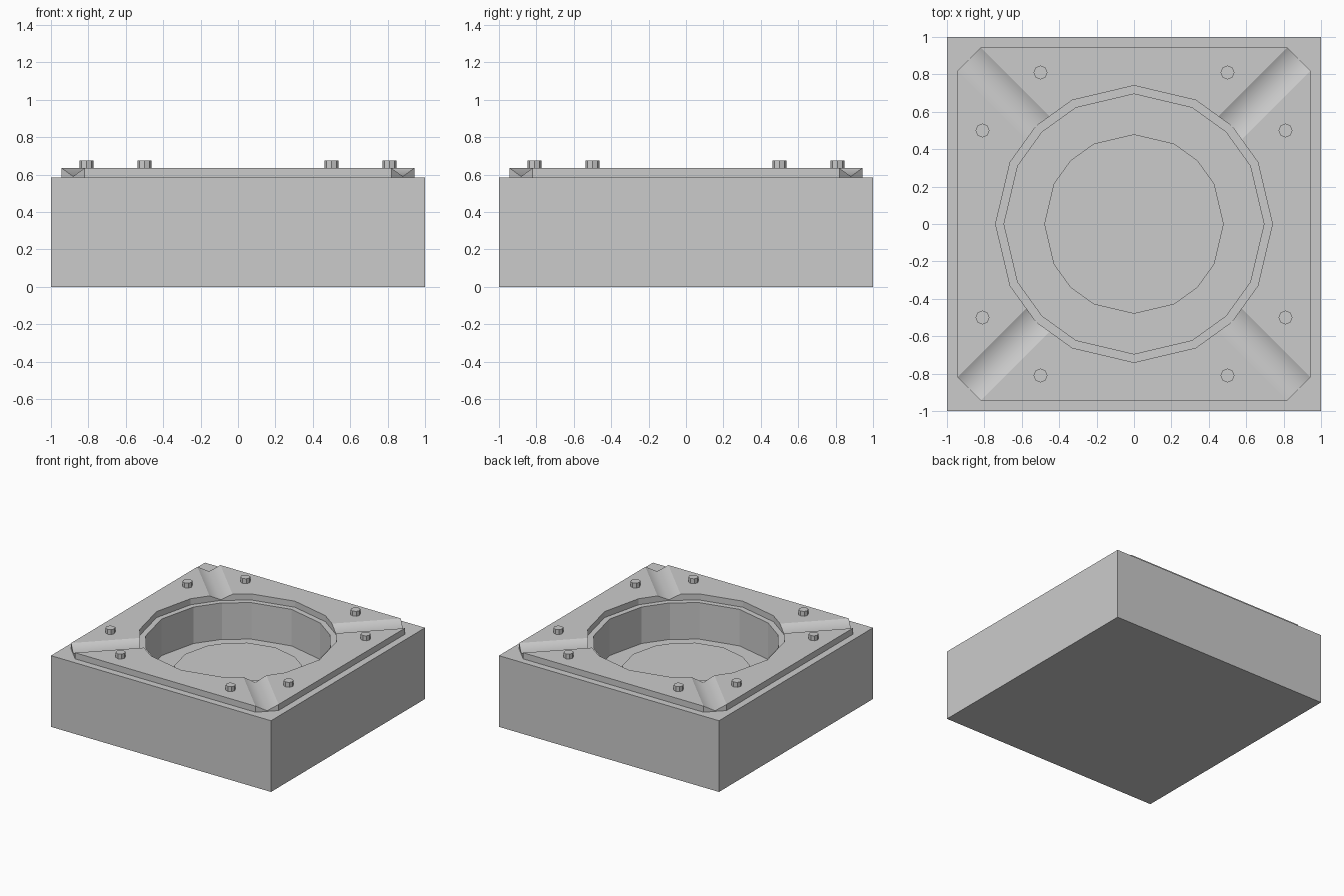
import bpy, bmesh, math
from mathutils import Vector

if "Cube" in bpy.data.objects:
    bpy.data.objects.remove(bpy.data.objects["Cube"])

BASE_TOP, PLATE_TOP, FLOOR, DISC_TOP = 0.585, 0.635, 0.285, 0.355


def prism(name, points, offset):
    """Closed prism from a planar outline swept by offset."""
    bm = bmesh.new()
    face = bm.faces.new([bm.verts.new(p) for p in points])
    ext = bmesh.ops.extrude_face_region(bm, geom=[face])
    moved = [v for v in ext["geom"] if isinstance(v, bmesh.types.BMVert)]
    bmesh.ops.translate(bm, verts=moved, vec=Vector(offset))
    bmesh.ops.recalc_face_normals(bm, faces=bm.faces[:])
    mesh = bpy.data.meshes.new(name)
    bm.to_mesh(mesh)
    bm.free()
    obj = bpy.data.objects.new(name, mesh)
    bpy.context.collection.objects.link(obj)
    return obj


def upright(name, outline, z0, z1):
    return prism(name, [(x, y, z0) for x, y in outline], (0, 0, z1 - z0))


def ring(r):
    """Sixteen-sided outline with slightly uneven steps."""
    steps = (0, 26.57, 45, 63.43)
    angles = [math.radians(q * 90 + a) for q in range(4) for a in steps]
    return [(r * math.cos(a), r * math.sin(a)) for a in angles]


def cut(obj, cutter):
    mod = obj.modifiers.new("cut", 'BOOLEAN')
    mod.operation = 'DIFFERENCE'
    mod.solver = 'EXACT'
    mod.object = cutter
    bpy.context.view_layer.objects.active = obj
    bpy.ops.object.modifier_apply(modifier=mod.name)
    bpy.data.objects.remove(cutter)


# base block with a round pit
base = upright("base_block", [(-1, -1), (1, -1), (1, 1), (-1, 1)], 0, BASE_TOP)
cut(base, upright("pit_cutter", ring(0.695), FLOOR, 0.9))

# low raised disc on the pit floor
upright("pit_disc", ring(0.48), FLOOR, DISC_TOP)

# top plate with clipped corners and a wider round opening
e, c = 0.943, 0.82
plate = upright("top_plate", [(e, -c), (e, c), (c, e), (-c, e),
                              (-e, c), (-e, -c), (-c, -e), (c, -e)],
                BASE_TOP, PLATE_TOP)
cut(plate, upright("opening_cutter", ring(0.74), 0.4, 0.9))

# diagonal V grooves
for q in range(4):
    a = math.radians(45 + 90 * q)
    d = Vector((math.cos(a), math.sin(a), 0))
    s = Vector((-d.y, d.x, 0))
    low = Vector((0, 0, 0.59))
    high = Vector((0, 0, 0.68))
    pts = [d * 0.6 + low, d * 0.6 + s * 0.174 + high, d * 0.6 - s * 0.174 + high]
    cut(plate, prism("groove_cutter", pts, d * 0.9))
for p in plate.data.polygons:
    p.use_smooth = 0.3 < p.normal.z < 0.98

# eight small pegs
for i, (x, y) in enumerate((sx * u, sy * v) for u, v in ((0.5, 0.81), (0.81, 0.5))
                           for sx in (-1, 1) for sy in (-1, 1)):
    outline = [(x + 0.037 * math.cos(k * math.pi / 4),
                y + 0.037 * math.sin(k * math.pi / 4)) for k in range(8)]
    upright(f"peg_{i + 1}", outline, PLATE_TOP, 0.675)
